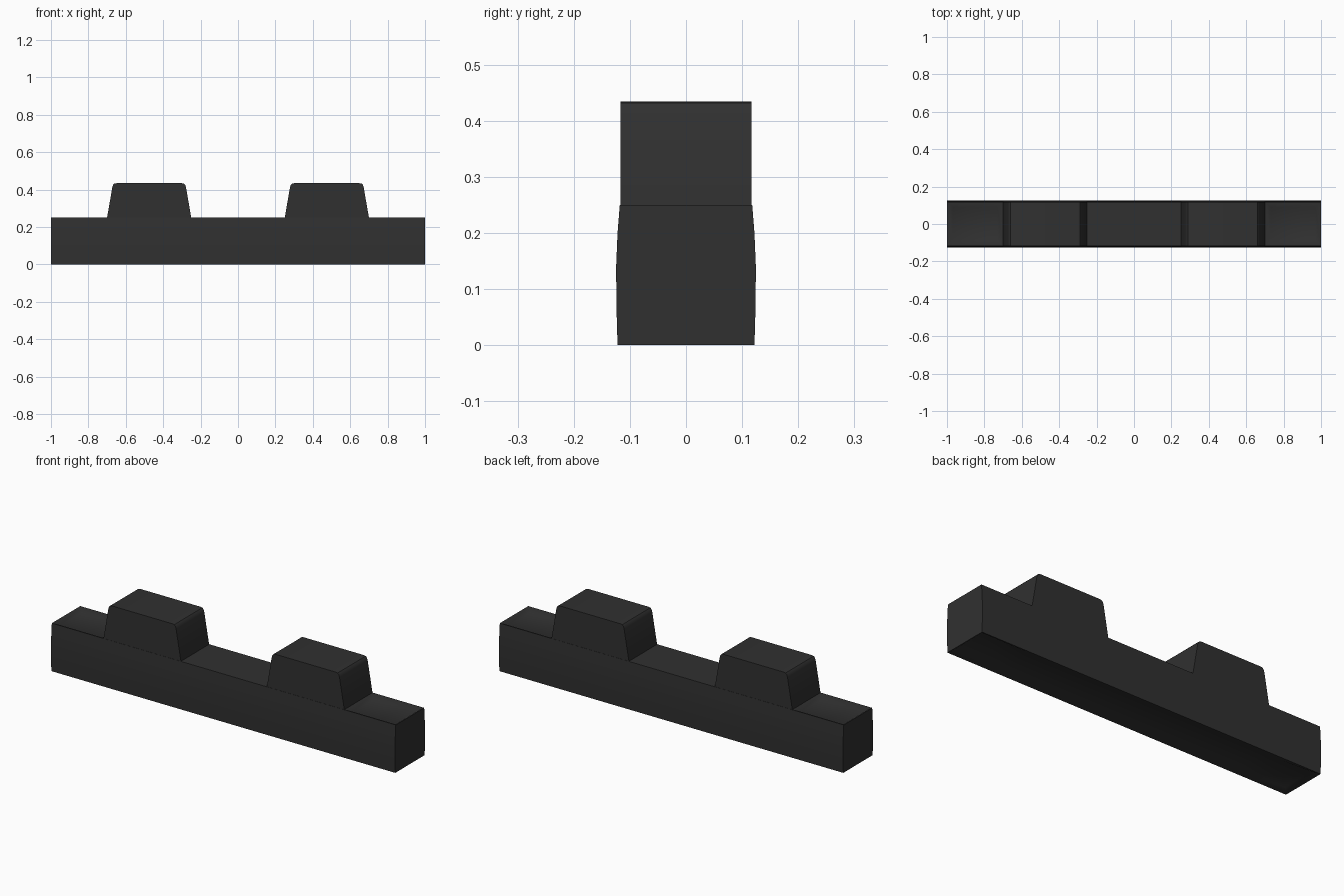
import bpy, bmesh

if "Cube" in bpy.data.objects:
    bpy.data.objects.remove(bpy.data.objects["Cube"])

mat = bpy.data.materials.new("dark_plastic")
mat.diffuse_color = (0.03, 0.03, 0.03, 1)
mat.use_nodes = True
mat.node_tree.nodes["Principled BSDF"].inputs["Base Color"].default_value = mat.diffuse_color


def loft(name, rings):
    """Skin a list of equal closed rings and cap the ends."""
    bm = bmesh.new()
    vr = [[bm.verts.new(p) for p in r] for r in rings]
    n = len(vr[0])
    for a, b in zip(vr, vr[1:]):
        for i in range(n):
            j = (i + 1) % n
            bm.faces.new((a[i], a[j], b[j], b[i]))
    bm.faces.new(vr[0])
    bm.faces.new(vr[-1])
    bmesh.ops.recalc_face_normals(bm, faces=bm.faces)
    return bm


def finish(bm, name):
    me = bpy.data.meshes.new(name)
    bm.to_mesh(me)
    bm.free()
    ob = bpy.data.objects.new(name, me)
    bpy.context.collection.objects.link(ob)
    me.materials.append(mat)
    bpy.ops.object.select_all(action='DESELECT')
    bpy.context.view_layer.objects.active = ob
    ob.select_set(True)
    bpy.ops.object.shade_smooth_by_angle(angle=0.6)
    return ob


# Base bar: slightly bulged cross-section run along x
half = [(0.122, 0), (0.124, 0.07), (0.1245, 0.14), (0.122, 0.2), (0.118, 0.25)]
profile = half + [(-y, z) for y, z in reversed(half)]
stations = [-1, -0.7, -0.25, 0.25, 0.7, 1]
bm = loft("base_bar", [[(x, y, z) for y, z in profile] for x in stations])

# Shallow dishes on the top ends and along the underside
bm.normal_update()
ends = [f for f in bm.faces if f.normal.z > 0.9 and abs(f.calc_center_median().x) > 0.7]
under = [f for f in bm.faces if f.normal.z < -0.9]
for region in ([ends[0]], [ends[1]], under):
    bmesh.ops.inset_region(bm, faces=region, thickness=0.008)
    bmesh.ops.inset_region(bm, faces=region, thickness=0.035, depth=-0.014)
finish(bm, "base_bar")

# Two tapered raised blocks with rounded top edges
for side, cx in (("left", -0.475), ("right", 0.475)):
    outline = [(-0.225, 0.24), (-0.225, 0.25), (-0.197, 0.412), (-0.193, 0.425), (-0.186, 0.432), (-0.175, 0.434)]
    outline += [(-x, z) for x, z in reversed(outline)]
    bm = loft("block", [[(cx + x, y, z) for x, z in outline] for y in (-0.117, 0.117)])
    finish(bm, side + "_raised_block")
